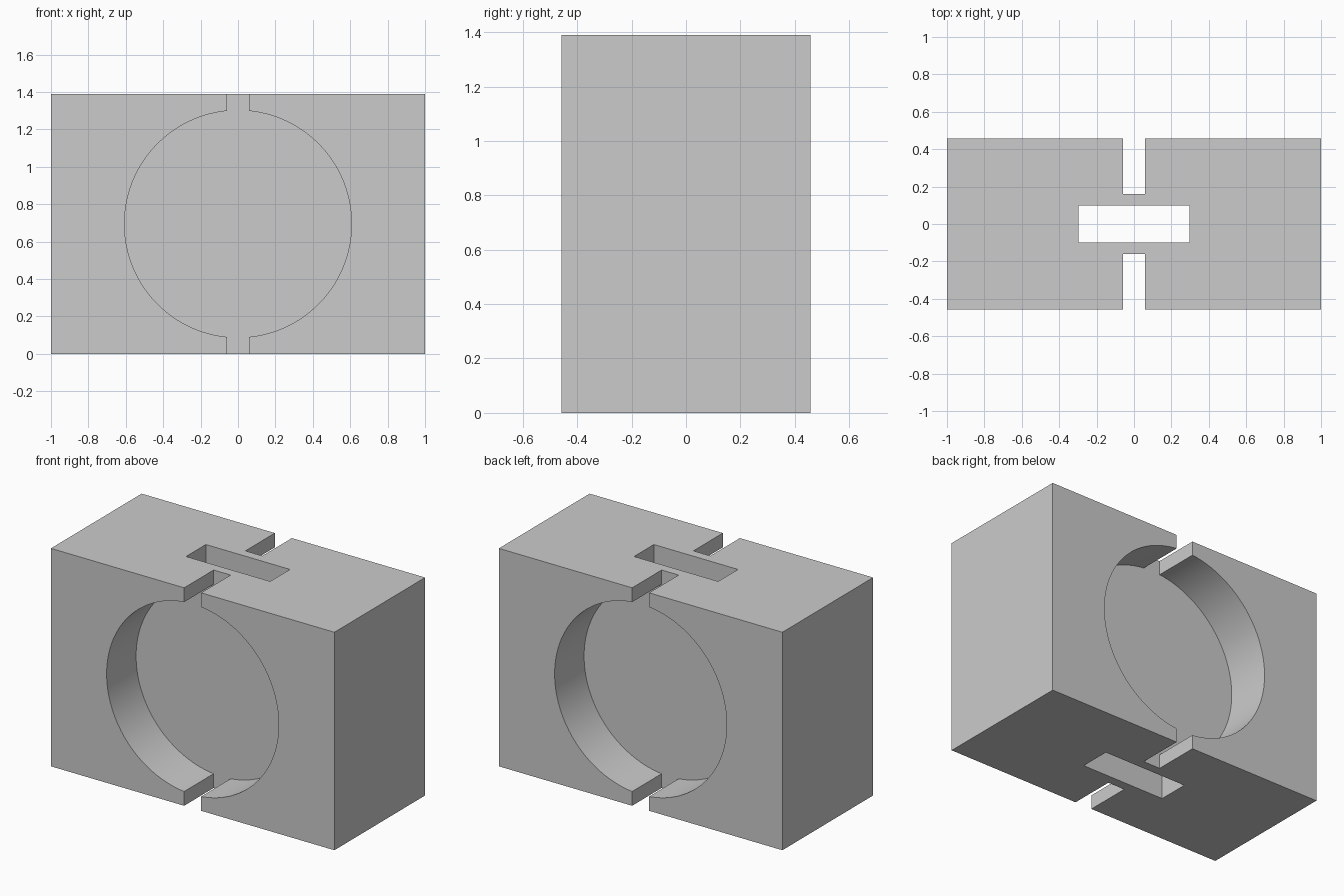
import bpy
import math

WIDTH, DEPTH, HEIGHT = 2.0, 0.914, 1.39
WEB = 0.16          # half thickness of the central wall
BORE_RADIUS = 0.607
MID_Z = HEIGHT / 2

default_cube = bpy.data.objects.get("Cube")
if default_cube:
    bpy.data.objects.remove(default_cube, do_unlink=True)

grey = bpy.data.materials.new("light_grey")
colour = (0.6, 0.6, 0.6, 1)
grey.diffuse_color = colour
grey.use_nodes = True
grey.node_tree.nodes["Principled BSDF"].inputs["Base Color"].default_value = colour


def box(name, size, location):
    bpy.ops.mesh.primitive_cube_add(size=1, location=location)
    obj = bpy.context.object
    obj.name = name
    obj.scale = size
    bpy.ops.object.transform_apply(location=False, rotation=False, scale=True)
    obj.data.materials.append(grey)
    return obj


def cut(target, cutter):
    mod = target.modifiers.new(cutter.name, 'BOOLEAN')
    mod.operation = 'DIFFERENCE'
    mod.solver = 'EXACT'
    mod.object = cutter
    bpy.context.view_layer.objects.active = target
    bpy.ops.object.modifier_apply(modifier=mod.name)
    bpy.data.objects.remove(cutter, do_unlink=True)


# Main block
block = box("housing_block", (WIDTH, DEPTH, HEIGHT), (0, 0, MID_Z))

# Round recess and vertical slit on front and back, down to the central wall
for side in (-1, 1):
    centre_y = side * (WEB + 0.5)
    bpy.ops.mesh.primitive_cylinder_add(
        vertices=128, radius=BORE_RADIUS, depth=1,
        location=(0, centre_y, MID_Z), rotation=(math.pi / 2, 0, 0))
    bore = bpy.context.object
    bore.name = "bore_cutter"
    bore.data.materials.append(grey)
    cut(block, bore)
    cut(block, box("slit_cutter", (0.12, 1, HEIGHT + 1), (0, centre_y, MID_Z)))

# Rectangular slot running vertically through the central wall
cut(block, box("slot_cutter", (0.594, 0.2, HEIGHT + 1), (0, 0, MID_Z)))

# Smooth bore walls with crisp edges
bpy.ops.object.select_all(action='DESELECT')
block.select_set(True)
bpy.context.view_layer.objects.active = block
bpy.ops.object.shade_smooth_by_angle(angle=math.radians(30))
